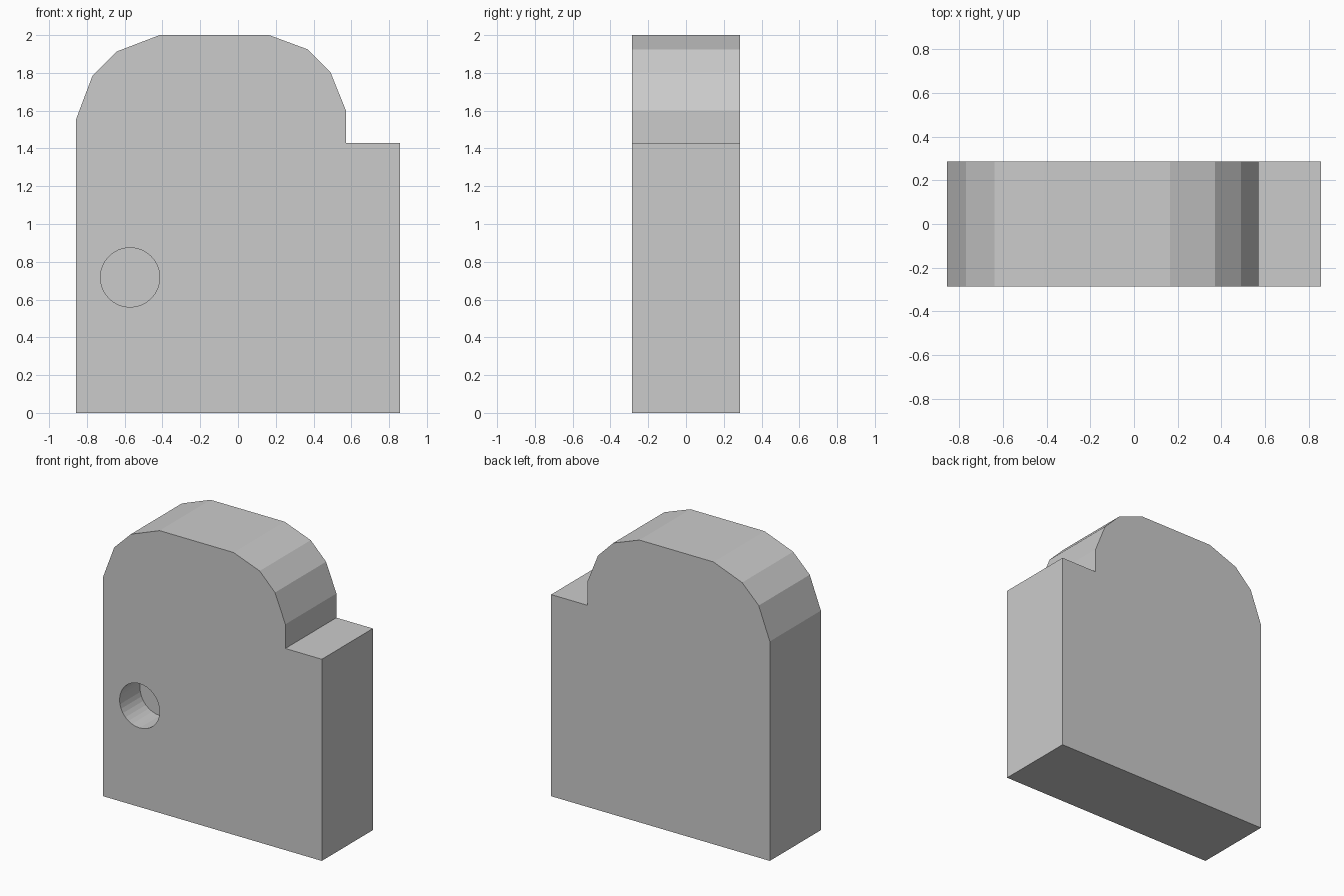
import bpy, bmesh, math

if "Cube" in bpy.data.objects:
    bpy.data.objects.remove(bpy.data.objects["Cube"])

U = 2 / 7            # base module: the plate is 6 x 2 x 7 modules
HALF_DEPTH = U

# Plate outline (x, z): stepped right shoulder, faceted round top corners
outline = [
    (-3 * U, 0), (3 * U, 0), (3 * U, 5 * U), (2 * U, 5 * U),
    (2 * U, 1.60), (0.49, 1.803), (0.37, 1.924), (0.165, 2.0),
    (-0.415, 2.0), (-0.64, 1.914), (-0.77, 1.786), (-3 * U, 1.555),
]

bm = bmesh.new()
face = bm.faces.new([bm.verts.new((x, -HALF_DEPTH, z)) for x, z in outline])
extruded = bmesh.ops.extrude_face_region(bm, geom=[face])["geom"]
bmesh.ops.translate(bm, vec=(0, 2 * HALF_DEPTH, 0),
                    verts=[v for v in extruded if isinstance(v, bmesh.types.BMVert)])
bmesh.ops.recalc_face_normals(bm, faces=bm.faces)
mesh = bpy.data.meshes.new("plate")
bm.to_mesh(mesh)
bm.free()
plate = bpy.data.objects.new("plate", mesh)
bpy.context.collection.objects.link(plate)

# Blind round hole in the front face
hole_depth, overshoot = 0.8 * U, 0.1
bpy.ops.mesh.primitive_cylinder_add(
    vertices=32, radius=0.55 * U, depth=hole_depth + overshoot,
    location=(-2 * U, -HALF_DEPTH + (hole_depth - overshoot) / 2, 2.51 * U),
    rotation=(math.pi / 2, 0, 0))
cutter = bpy.context.object
cutter.name = "hole_cutter"
cutter.hide_render = True

cut = plate.modifiers.new("blind_hole", "BOOLEAN")
cut.operation = "DIFFERENCE"
cut.solver = "EXACT"
cut.object = cutter

# Bake the cut and drop the helper
bpy.context.view_layer.objects.active = plate
bpy.ops.object.modifier_apply(modifier=cut.name)
bpy.data.objects.remove(cutter)
